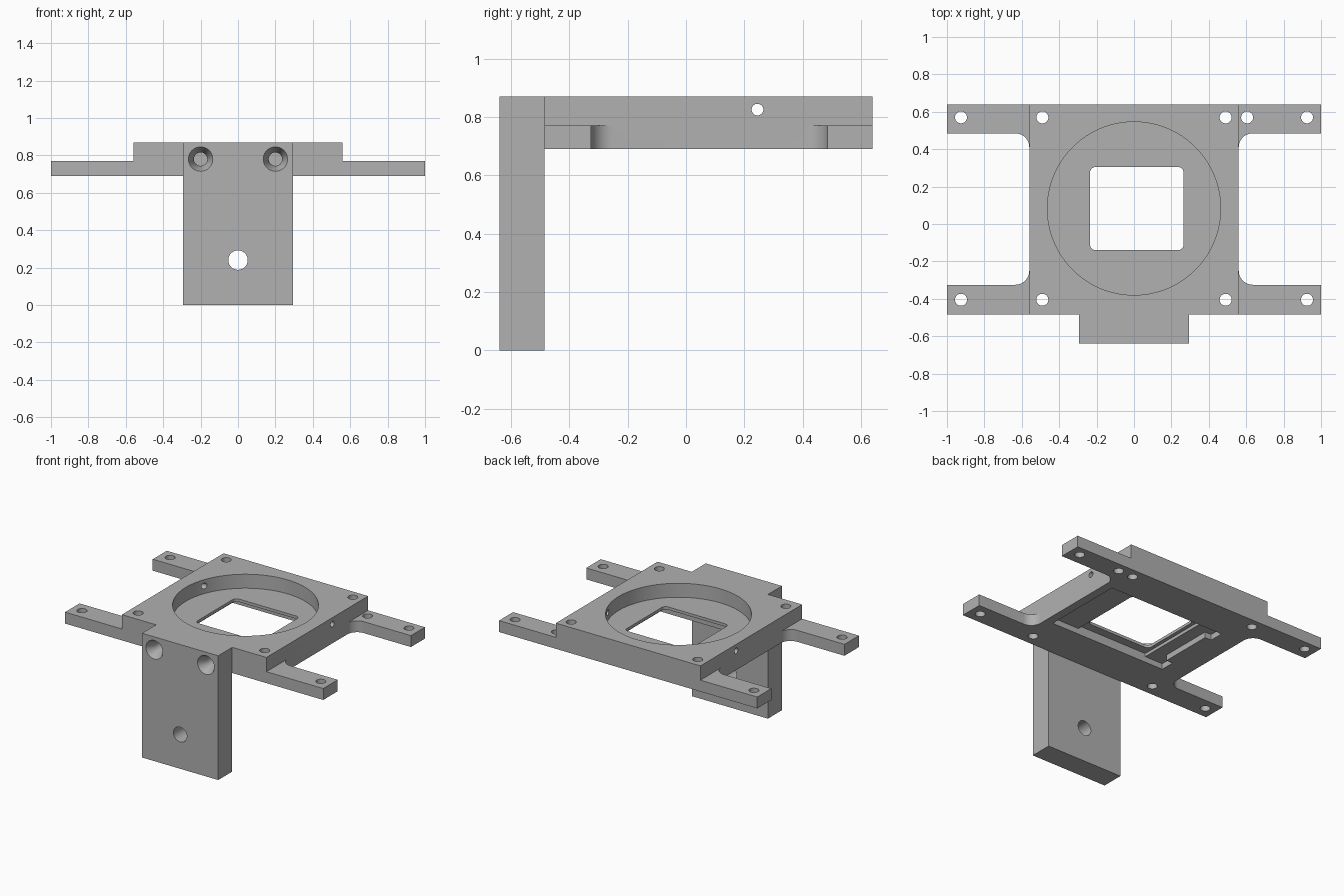
import bpy, bmesh
from math import sin, cos, pi
from mathutils import Matrix, Vector

if "Cube" in bpy.data.objects:
    bpy.data.objects.remove(bpy.data.objects["Cube"])

grey = bpy.data.materials.new("plain_grey")
grey.use_nodes = True
grey.diffuse_color = (0.44, 0.44, 0.44, 1)
grey.node_tree.nodes["Principled BSDF"].inputs["Base Color"].default_value = (0.44, 0.44, 0.44, 1)

BOTTOM, ARM_TOP, TOP = 0.69, 0.77, 0.87
FRONT, BACK, POST_FRONT = -0.485, 0.64, -0.64
BLOCK, POST = 0.56, 0.295


def finish(name, bm):
    bmesh.ops.recalc_face_normals(bm, faces=bm.faces)
    mesh = bpy.data.meshes.new(name)
    bm.to_mesh(mesh)
    bm.free()
    mesh.materials.append(grey)
    ob = bpy.data.objects.new(name, mesh)
    bpy.context.collection.objects.link(ob)
    return ob


def prism(name, points, z0, z1):
    """Extrude a flat outline upwards."""
    bm = bmesh.new()
    face = bm.faces.new([bm.verts.new((x, y, z0)) for x, y in points])
    top = bmesh.ops.extrude_face_region(bm, geom=[face])["geom"]
    verts = [v for v in top if isinstance(v, bmesh.types.BMVert)]
    bmesh.ops.translate(bm, verts=verts, vec=(0, 0, z1 - z0))
    return finish(name, bm)


def arc(cx, cy, r, start, end, n=10):
    return [(cx + r * cos(start + (end - start) * i / n),
             cy + r * sin(start + (end - start) * i / n)) for i in range(n + 1)]


def box(name, x0, x1, y0, y1, z0, z1):
    return prism(name, [(x0, y0), (x1, y0), (x1, y1), (x0, y1)], z0, z1)


def rod(name, start, end, r1, r2=None, n=40):
    """Cylinder or cone between two points."""
    a, b = Vector(start), Vector(end)
    bm = bmesh.new()
    turn = (b - a).to_track_quat("Z", "Y").to_matrix().to_4x4()
    bmesh.ops.create_cone(bm, cap_ends=True, segments=n, radius1=r1,
                          radius2=r1 if r2 is None else r2, depth=(b - a).length,
                          matrix=Matrix.Translation((a + b) / 2) @ turn)
    return finish(name, bm)


def combine(target, tool, operation):
    mod = target.modifiers.new("combine", "BOOLEAN")
    mod.operation, mod.solver, mod.object = operation, "EXACT", tool
    bpy.context.view_layer.objects.active = target
    bpy.ops.object.modifier_apply(modifier=mod.name)
    bpy.data.objects.remove(tool)


# Four arms: one plate whose sides are cut away with rounded inner corners
bracket = box("mount_bracket", -1, 1, FRONT, BACK, BOTTOM, ARM_TOP)
r, low, high = 0.075, -0.325, 0.485
for side in (-1, 1):
    gap = [(1.1, low)] + [(1.1, high)]
    gap += arc(BLOCK + r, high - r, r, pi / 2, pi)
    gap += arc(BLOCK + r, low + r, r, pi, 1.5 * pi)
    combine(bracket, prism("gap", [(side * x, y) for x, y in gap], 0.6, 0.8), "DIFFERENCE")

# Raised block and hanging post
combine(bracket, box("block", -BLOCK, BLOCK, FRONT, BACK, BOTTOM, TOP), "UNION")
combine(bracket, box("post", -POST, POST, POST_FRONT, FRONT, 0, TOP), "UNION")

cutters = []
# Round pocket from above, stepped recess from below, rounded window
cutters.append(rod("pocket", (0, 0.083, 0.772), (0, 0.083, 1), 0.463, n=96))
cutters.append(box("recess", -0.35, 0.5, -0.2, 0.38, 0.6, 0.73))
cutters.append(box("inner_recess", -0.26, 0.29, -0.2, 0.38, 0.6, 0.752))
for y in (-0.15, 0.33):
    cutters.append(box("recess_notch", -0.4, -0.34, y - 0.05, y + 0.05, 0.6, 0.73))
x0, x1, y0, y1, c = -0.235, 0.265, -0.14, 0.305, 0.03
window = (arc(x1 - c, y1 - c, c, 0, pi / 2, 6) + arc(x0 + c, y1 - c, c, pi / 2, pi, 6)
          + arc(x0 + c, y0 + c, c, pi, 1.5 * pi, 6) + arc(x1 - c, y0 + c, c, 1.5 * pi, 2 * pi, 6))
cutters.append(prism("window", window, 0.6, 1))

# Vertical screw holes
holes = [(s * x, y) for s in (-1, 1) for x in (0.49, 0.925) for y in (-0.405, 0.57)]
for x, y in holes + [(0.605, 0.57)]:
    cutters.append(rod("screw_hole", (x, y, 0.6), (x, y, 1), 0.032))

# Cross hole for the clamping screws
cutters.append(rod("cross_hole", (-0.7, 0.245, 0.825), (0.7, 0.245, 0.825), 0.02))

# Countersunk blind holes and the through hole in the post
for x in (-0.2, 0.2):
    cutters.append(rod("blind_hole", (x, -0.7, 0.78), (x, -0.42, 0.78), 0.036))
    cutters.append(rod("countersink", (x, POST_FRONT - 0.01, 0.78), (x, -0.58, 0.78), 0.07, 0.036))
cutters.append(rod("post_hole", (0, -0.8, 0.24), (0, -0.4, 0.24), 0.052))

for cutter in cutters:
    combine(bracket, cutter, "DIFFERENCE")

# Smooth holes, crisp edges
bpy.ops.object.select_all(action="DESELECT")
bracket.select_set(True)
bpy.context.view_layer.objects.active = bracket
bpy.ops.object.shade_smooth_by_angle(angle=pi / 6)
